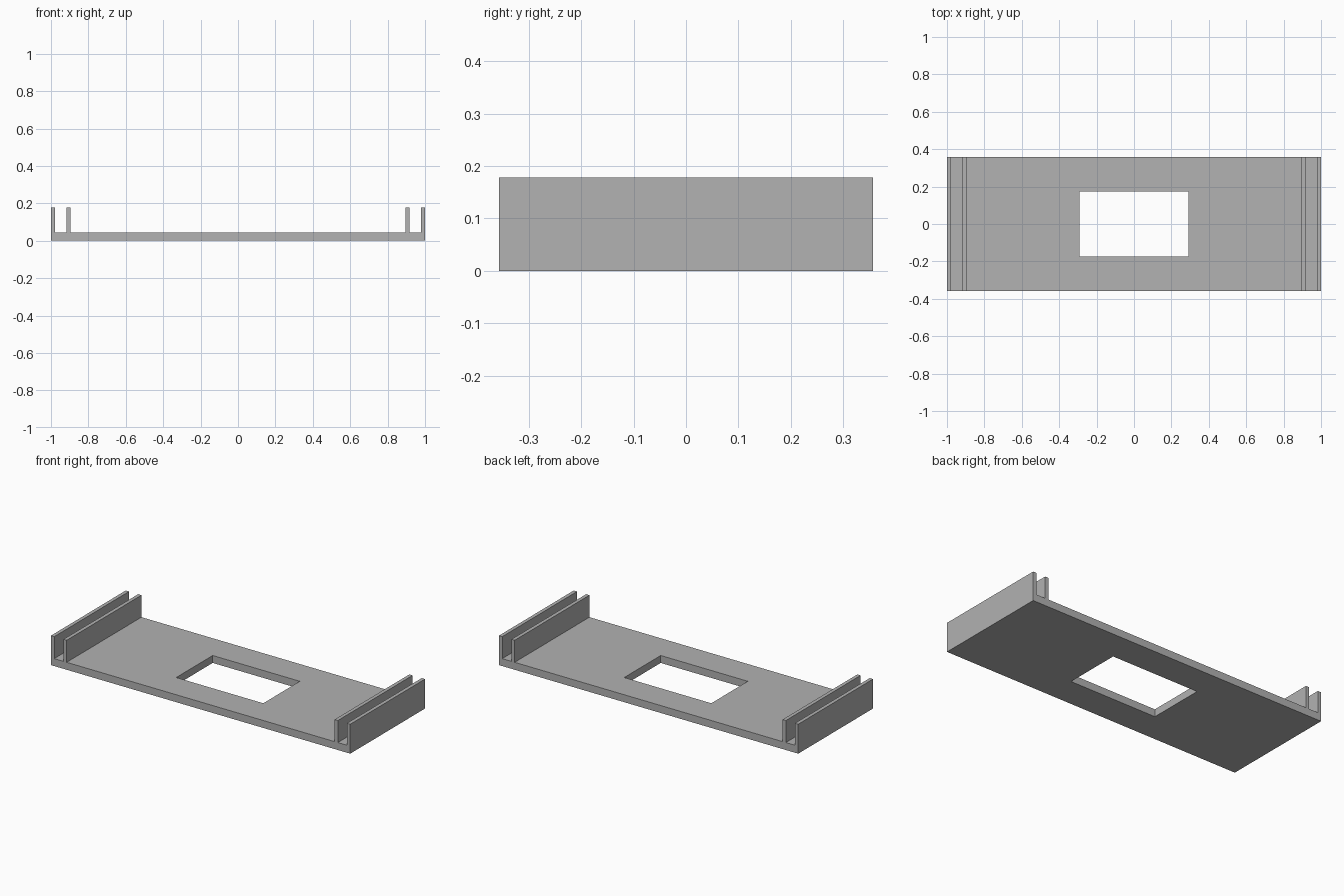
import bpy
import bmesh

cube = bpy.data.objects.get("Cube")
if cube:
    bpy.data.objects.remove(cube, do_unlink=True)

HALF_DEPTH = 0.357
PLATE_TOP = 0.045
RAIL_TOP = 0.178

# Single grey material
grey = bpy.data.materials.new("plain grey")
grey.use_nodes = True
color = (0.445, 0.445, 0.445, 1.0)
grey.diffuse_color = color
grey.node_tree.nodes["Principled BSDF"].inputs["Base Color"].default_value = color


def extrude_profile(name, profile, half_depth):
    """Extrude an x-z outline along y, centred on y = 0."""
    bm = bmesh.new()
    face = bm.faces.new([bm.verts.new((x, -half_depth, z)) for x, z in profile])
    result = bmesh.ops.extrude_face_region(bm, geom=[face])
    verts = [v for v in result["geom"] if isinstance(v, bmesh.types.BMVert)]
    bmesh.ops.translate(bm, verts=verts, vec=(0, 2 * half_depth, 0))
    bmesh.ops.recalc_face_normals(bm, faces=bm.faces)
    mesh = bpy.data.meshes.new(name)
    bm.to_mesh(mesh)
    bm.free()
    mesh.materials.append(grey)
    obj = bpy.data.objects.new(name, mesh)
    bpy.context.collection.objects.link(obj)
    return obj


# Plate with a pair of upright rails at each end, as one mirrored outline
right_half = [(1, 0), (1, RAIL_TOP), (0.978, RAIL_TOP), (0.978, PLATE_TOP),
              (0.917, PLATE_TOP), (0.917, RAIL_TOP), (0.895, RAIL_TOP),
              (0.895, PLATE_TOP)]
outline = right_half + [(-x, z) for x, z in reversed(right_half)]
tray = extrude_profile("slotted_base_plate", outline, HALF_DEPTH)

# Rectangular opening through the middle of the plate
opening = [(-0.291, -0.1), (0.291, -0.1), (0.291, 0.1), (-0.291, 0.1)]
cutter = extrude_profile("opening_cutter", opening, 0.174)
cutter.hide_render = True
cut = tray.modifiers.new("opening", "BOOLEAN")
cut.operation = "DIFFERENCE"
cut.solver = "EXACT"
cut.object = cutter

# Apply the cut and discard the cutter
bpy.context.view_layer.objects.active = tray
tray.select_set(True)
bpy.ops.object.modifier_apply(modifier=cut.name)
bpy.data.objects.remove(cutter, do_unlink=True)
